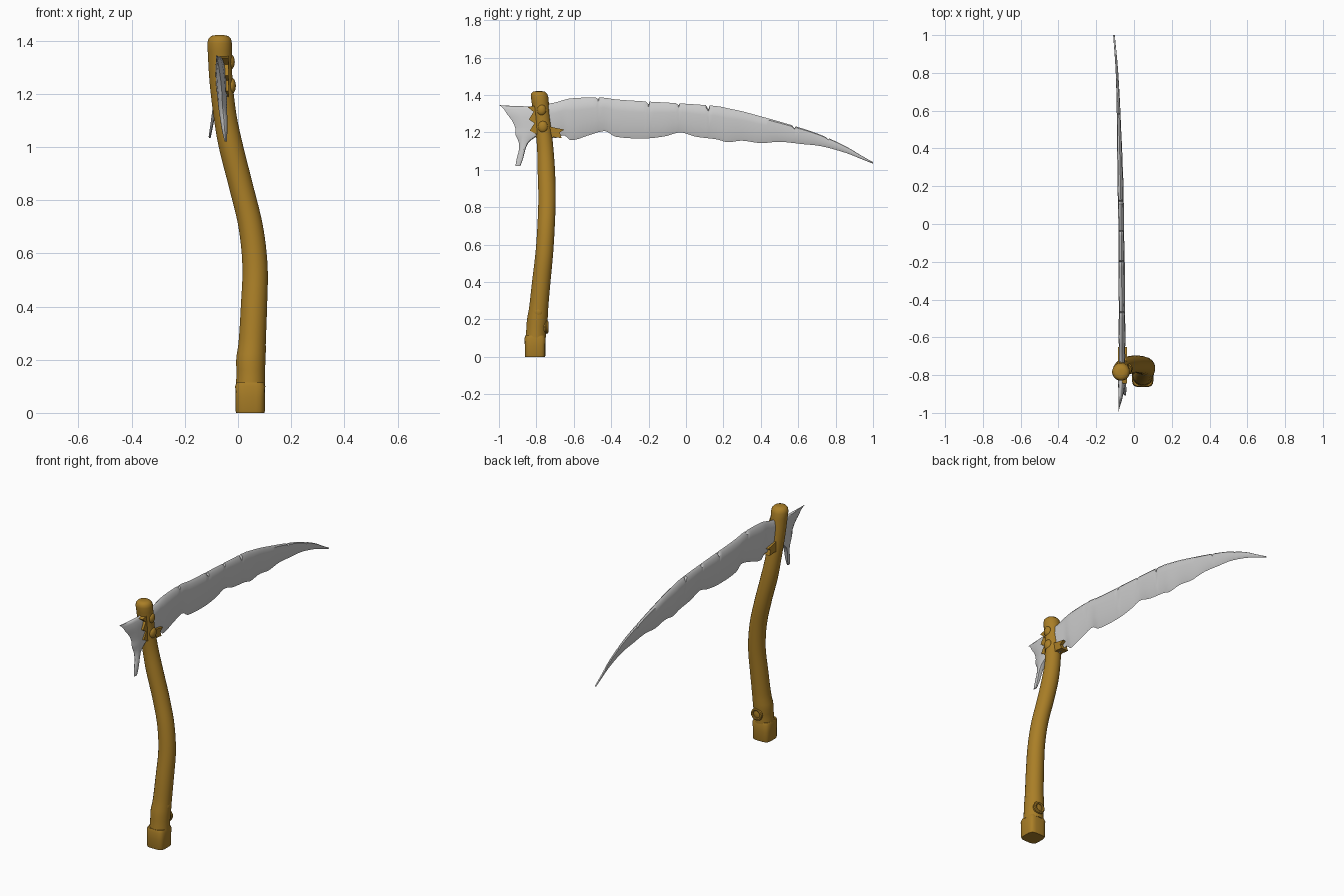
import bpy, bmesh, math
from mathutils import Vector

if "Cube" in bpy.data.objects:
    bpy.data.objects.remove(bpy.data.objects["Cube"])

wood = bpy.data.materials.new("wood")
wood.diffuse_color = (0.40, 0.21, 0.02, 1)
wood.use_nodes = True
wood.node_tree.nodes["Principled BSDF"].inputs["Base Color"].default_value = wood.diffuse_color


def finish(name, bm, mat=None, angle=40):
    bmesh.ops.recalc_face_normals(bm, faces=bm.faces)
    me = bpy.data.meshes.new(name)
    bm.to_mesh(me)
    bm.free()
    ob = bpy.data.objects.new(name, me)
    bpy.context.collection.objects.link(ob)
    if mat:
        me.materials.append(mat)
    bpy.ops.object.select_all(action='DESELECT')
    ob.select_set(True)
    bpy.context.view_layer.objects.active = ob
    bpy.ops.object.shade_smooth_by_angle(angle=math.radians(angle))
    return ob


def loft(name, rings, mat=None, angle=40):
    bm = bmesh.new()
    vs = [[bm.verts.new(p) for p in ring] for ring in rings]
    n = len(vs[0])
    for a, b in zip(vs, vs[1:]):
        for i in range(n):
            j = (i + 1) % n
            bm.faces.new((a[i], a[j], b[j], b[i]))
    bm.faces.new(vs[0])
    bm.faces.new(vs[-1])
    return finish(name, bm, mat, angle)


def sample(rows, t):
    """Smooth interpolation of table rows keyed by their first column."""
    k = 0
    while k < len(rows) - 2 and rows[k + 1][0] < t:
        k += 1
    a, b = rows[k], rows[k + 1]
    p, q = rows[max(k - 1, 0)], rows[min(k + 2, len(rows) - 1)]
    h = b[0] - a[0]
    s = (t - a[0]) / h
    out = []
    for c in range(1, len(a)):
        m0 = (b[c] - p[c]) / (b[0] - p[0]) * h
        m1 = (q[c] - a[c]) / (q[0] - a[0]) * h
        out.append((2*s**3 - 3*s*s + 1)*a[c] + (s**3 - 2*s*s + s)*m0
                   + (3*s*s - 2*s**3)*b[c] + (s**3 - s*s)*m1)
    return out


# Crooked wooden handle: z, centre x, centre y, radius
path = [(0.105, .047, -.803, .056), (0.15, .048, -.80, .054), (0.20, .048, -.795, .056),
        (0.26, .053, -.788, .052), (0.40, .060, -.774, .050), (0.55, .064, -.758, .048),
        (0.70, .048, -.748, .047), (0.85, .012, -.743, .047), (1.0, -.026, -.747, .047),
        (1.12, -.049, -.753, .044), (1.25, -.064, -.766, .044), (1.35, -.068, -.778, .046),
        (1.39, -.069, -.783, .047)]


def disc(x, y, z, r, n=20, power=1.0):
    pts = []
    for i in range(n):
        a = 2 * math.pi * (i + .5) / n
        c, s = math.cos(a), math.sin(a)
        pts.append((x + r * math.copysign(abs(c)**power, c),
                    y + r * math.copysign(abs(s)**power, s), z))
    return pts


rings = []
for i in range(45):
    z = .105 + (1.39 - .105) * i / 44
    x, y, r = sample(path, z)
    rings.append(disc(x, y, z, r))
rings += [disc(-.069, -.785, 1.407, .043), disc(-.069, -.786, 1.418, .032),
          disc(-.069, -.786, 1.421, .015)]
loft("handle", rings, wood)

# Squared butt of the handle
loft("handle_butt", [disc(.046, -.807, z, r, power=.5) for z, r in
                     ((0, .053), (.006, .055), (.06, .055), (.10, .057), (.115, .052))], wood)

# Knots and lumps on the wood
def lump(name, loc, size):
    bm = bmesh.new()
    bmesh.ops.create_icosphere(bm, subdivisions=3, radius=1)
    for v in bm.verts:
        v.co = Vector(loc) + Vector(c * s for c, s in zip(v.co, size))
    finish(name, bm, wood)


lump("base_knot", (.055, -.755, .16), (.032, .016, .036))
lump("side_knot", (.09, -.79, .24), (.016, .026, .03))
lump("upper_knot", (-.03, -.772, 1.32), (.018, .024, .03))
lump("lower_knot", (-.026, -.765, 1.23), (.018, .026, .032))
bpy.ops.mesh.primitive_torus_add(location=(.055, -.745, .16), rotation=(math.pi / 2, 0, 0),
                                 major_radius=.028, minor_radius=.009,
                                 major_segments=20, minor_segments=8)
ring = bpy.context.object
ring.name = "knot_ring"
ring.data.materials.append(wood)
bpy.ops.object.shade_smooth_by_angle()

# Lens-shaped blade cross-section: fraction across, half thickness
SECTION = [(0, 0), (.1, .35), (.35, .75), (.7, 1), (.93, .75), (1, 0)]
LOOP = SECTION + [(u, -w) for u, w in SECTION[-2:0:-1]]


def section(a, b, thick):
    a, b = Vector(a), Vector(b)
    return [a.lerp(b, u) + Vector((w * thick, 0, 0) if a.x is not None else a) if abs(b.z - a.z) > .0
            else a.lerp(b, u) + Vector((w * thick, 0, 0)) for u, w in LOOP]


# Long curved blade: y, lower edge, upper edge
edge = [(-.80, 1.18, 1.345), (-.70, 1.17, 1.36), (-.65, 1.185, 1.375), (-.615, 1.158, 1.382),
        (-.51, 1.188, 1.387), (-.43, 1.207, 1.385), (-.38, 1.178, 1.377), (-.22, 1.168, 1.366),
        (-.11, 1.18, 1.36), (-.03, 1.20, 1.355), (.05, 1.178, 1.35), (.17, 1.162, 1.34),
        (.22, 1.148, 1.33), (.30, 1.156, 1.313), (.40, 1.143, 1.286), (.50, 1.15, 1.258),
        (.62, 1.138, 1.222), (.72, 1.127, 1.187), (.85, 1.092, 1.128), (.94, 1.057, 1.075),
        (1.0, 1.033, 1.041)]
bend = [(-.8, -.062), (0, -.068), (.5, -.079), (.8, -.09), (1, -.106)]
nicks = {-.47: .008, -.20: .014, -.04: .010, .12: .022, .58: .012, .76: .007}
ys = [-.8 + 1.8 * i / 120 for i in range(121)]
ys = [y for y in ys if all(abs(y - n) > .016 for n in nicks)]
ys = sorted(ys + [n + d for n in nicks for d in (-.014, 0, .006)])
rings = []
for y in ys:
    lo, hi = sample(edge, y)
    x = sample(bend, y)[0]
    thick = .019 * min(1, .2 + 3.5 * (hi - lo))
    rings.append(section((x, y, lo), (x, y, hi - nicks.get(y, 0)), thick))
loft("blade", rings)

# Rear spike and hanging claw: z, rear y, front y, rear x, front x, half thickness
tang = [(1.02, -.912, -.886, -.046, -.046, .004), (1.06, -.905, -.871, -.05, -.05, .010),
        (1.11, -.893, -.858, -.054, -.054, .014), (1.15, -.895, -.838, -.058, -.058, .016),
        (1.19, -.912, -.785, -.06, -.06, .018), (1.22, -.912, -.765, -.062, -.062, .019),
        (1.26, -.928, -.765, -.066, -.064, .019), (1.30, -.958, -.765, -.072, -.065, .017),
        (1.33, -.978, -.765, -.078, -.066, .012), (1.347, -1.0, -.765, -.082, -.066, .004)]
rings = []
for i in range(31):
    z = 1.02 + .327 * i / 30
    r, f, xr, xf, t = sample(tang, z)
    dip = -.010 if i == 30 else 0
    ring = section((xr, r, z), (xf, f, z), t)
    for p in ring:
        p.z += dip * math.sin(math.pi * (p.y - r) / (f - r))
    rings.append(ring)
loft("rear_spike", rings)


# Torn wooden splinters gripping the blade
def splinter(name, outline, x0, x1):
    loft(name, [[(x, y, z) for y, z in outline] for x in (x0, x1)], wood, 20)


splinter("front_splinter", [(-.76, 1.24), (-.70, 1.225), (-.65, 1.215), (-.675, 1.20),
                            (-.665, 1.17), (-.71, 1.175), (-.76, 1.16)], -.085, -.038)
splinter("rear_splinter", [(-.77, 1.35), (-.845, 1.335), (-.815, 1.31), (-.84, 1.27),
                           (-.81, 1.25), (-.835, 1.21), (-.80, 1.19), (-.77, 1.18)], -.065, -.036)
